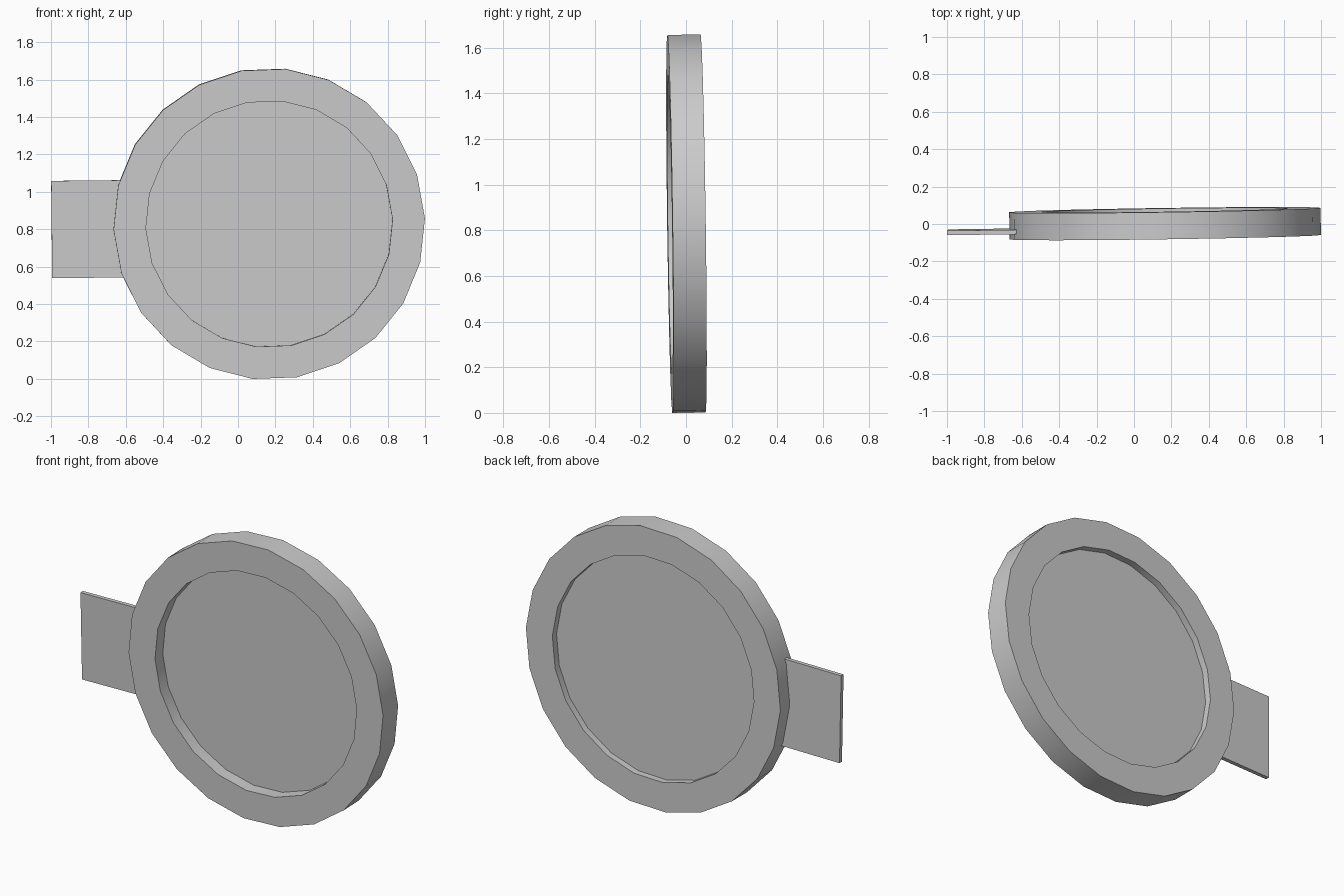
import bpy
import bmesh
from math import radians, tau
from mathutils import Matrix, Vector

cube = bpy.data.objects.get("Cube")
if cube:
    bpy.data.objects.remove(cube)

grey = bpy.data.materials.new("plain grey")
grey.use_nodes = True
grey.diffuse_color = (0.6, 0.6, 0.6, 1)
grey.node_tree.nodes["Principled BSDF"].inputs["Base Color"].default_value = grey.diffuse_color

SIDES = 22
OUTER, INNER = 0.833, 0.66
HALF = 0.0725

# The whole model leans very slightly about each axis
center = Matrix.Translation((0.166, 0.002, 0.8285))
lean = center @ Matrix.Rotation(0.0145, 4, "Z") @ Matrix.Rotation(0.0136, 4, "X")


def finish(name, bm, roll):
    """Turn a bmesh into a leaned, rolled object."""
    bmesh.ops.recalc_face_normals(bm, faces=bm.faces[:])
    mesh = bpy.data.meshes.new(name)
    bm.to_mesh(mesh)
    bm.free()
    mesh.materials.append(grey)
    obj = bpy.data.objects.new(name, mesh)
    bpy.context.collection.objects.link(obj)
    obj.matrix_world = lean @ Matrix.Rotation(-radians(roll), 4, "Y")
    return obj


# Thick outer ring: a rectangle spun about the front-back axis
bm = bmesh.new()
corners = [(INNER, -HALF), (OUTER, -HALF), (OUTER, HALF), (INNER, HALF)]
verts = [bm.verts.new((x, y, 0)) for x, y in corners]
edges = [bm.edges.new((verts[i], verts[(i + 1) % 4])) for i in range(4)]
bmesh.ops.spin(bm, geom=verts + edges, cent=(0, 0, 0), axis=(0, 1, 0),
               angle=tau, steps=SIDES, use_merge=True)
bmesh.ops.remove_doubles(bm, verts=bm.verts[:], dist=0.0001)
parts = [finish("outer_ring", bm, 2.1)]

# Thin panel set inside the ring, its rim buried in the ring
bm = bmesh.new()
bmesh.ops.create_cone(bm, cap_ends=True, segments=SIDES, radius1=0.72, radius2=0.72,
                      depth=0.03, matrix=Matrix.Translation((0, 0.017, 0))
                      @ Matrix.Rotation(radians(90), 4, "X"))
parts.append(finish("inner_panel", bm, 2.1))

# Flat tab reaching out to one side
bm = bmesh.new()
bmesh.ops.create_cube(bm, size=1)
bmesh.ops.scale(bm, vec=Vector((0.43, 0.024, 0.52)), verts=bm.verts[:])
bmesh.ops.translate(bm, vec=Vector((-0.948, -0.03, -0.018)), verts=bm.verts[:])
parts.append(finish("side_tab", bm, 0.6))

# Smooth the rims, keep the corners sharp
bpy.ops.object.select_all(action="DESELECT")
for obj in parts:
    obj.select_set(True)
bpy.context.view_layer.objects.active = parts[0]
bpy.ops.object.shade_smooth_by_angle(angle=radians(30))
